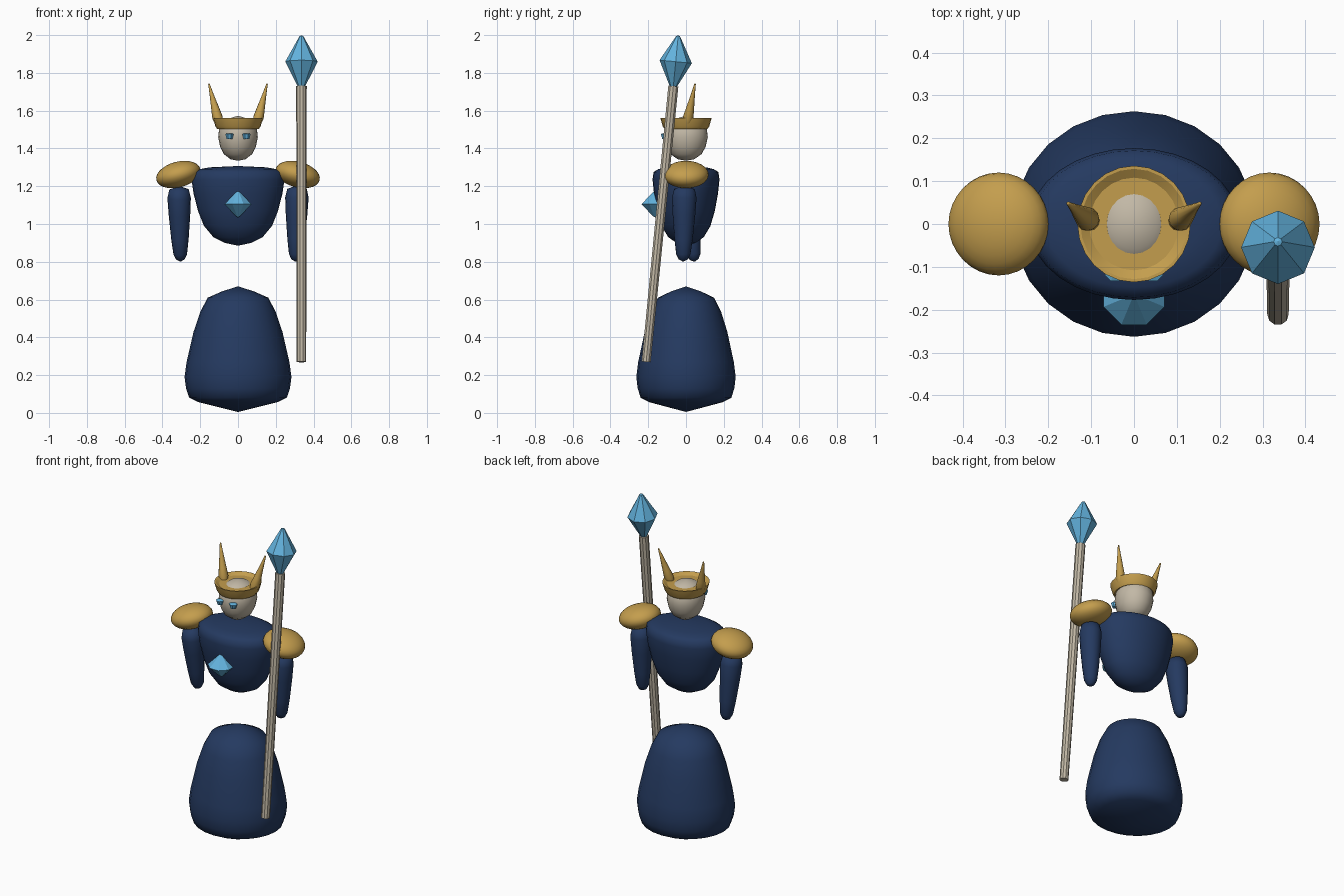
import bpy
import bmesh
import math
from mathutils import Vector, Matrix

if "Cube" in bpy.data.objects:
    bpy.data.objects.remove(bpy.data.objects["Cube"], do_unlink=True)


def material(name, rgb):
    mat = bpy.data.materials.new(name)
    mat.use_nodes = True
    mat.diffuse_color = (*rgb, 1)
    mat.node_tree.nodes["Principled BSDF"].inputs["Base Color"].default_value = (*rgb, 1)
    return mat


navy = material("navy cloth", (0.018, 0.042, 0.118))
gold = material("gold armour", (0.55, 0.34, 0.075))
bone = material("bone", (0.54, 0.48, 0.38))
crystal = material("blue crystal", (0.125, 0.45, 0.73))


def lathe(name, profile, mat, sides=24, depth=1.0, place=Matrix(), turn=0.0, smooth=30):
    """Turn (radius, height) points around z; depth scales y."""
    bm = bmesh.new()
    rings = []
    for r, z in profile:
        if r == 0:
            rings.append([bm.verts.new((0, 0, z))])
            continue
        angles = [turn + math.tau * i / sides for i in range(sides)]
        rings.append([bm.verts.new((r * math.cos(a), r * depth * math.sin(a), z)) for a in angles])
    for low, high in zip(rings, rings[1:]):
        for i in range(sides):
            j = (i + 1) % sides
            corners = [low[i % len(low)], low[j % len(low)], high[j % len(high)], high[i % len(high)]]
            bm.faces.new(list(dict.fromkeys(corners)))
    bmesh.ops.recalc_face_normals(bm, faces=bm.faces)
    bmesh.ops.transform(bm, matrix=place, verts=bm.verts)
    mesh = bpy.data.meshes.new(name)
    bm.to_mesh(mesh)
    bm.free()
    mesh.materials.append(mat)
    obj = bpy.data.objects.new(name, mesh)
    bpy.context.collection.objects.link(obj)
    if smooth:
        bpy.ops.object.select_all(action="DESELECT")
        obj.select_set(True)
        bpy.context.view_layer.objects.active = obj
        bpy.ops.object.shade_smooth_by_angle(angle=math.radians(smooth))
    return obj


def along(start, end):
    """Matrix standing local z on the line from start to end."""
    axis = Vector(end) - Vector(start)
    spin = Vector((0, 0, 1)).rotation_difference(axis)
    return Matrix.Translation(start) @ spin.to_matrix().to_4x4()


def ellipse(radius, half, steps=14):
    points = [(radius * math.sin(math.pi * i / steps), -half * math.cos(math.pi * i / steps))
              for i in range(1, steps)]
    return [(0, -half)] + points + [(0, half)]


# Skirt and torso
lathe("skirt", [(0, .005), (.21, .057), (.258, .08), (.275, .13), (.283, .19), (.272, .27),
                (.235, .43), (.2, .535), (.16, .61), (.085, .643), (0, .67)],
      navy, 24, .93, smooth=60)
lathe("torso", [(0, .885), (.07, .9), (.13, .93), (.18, .99), (.212, 1.07), (.235, 1.16),
                (.246, 1.235), (.238, 1.275), (.205, 1.29), (.15, 1.3), (0, 1.307)],
      navy, 32, .72, smooth=60)

# Head
lathe("head", [(0, 1.335), (.04, 1.343), (.075, 1.37), (.095, 1.41), (.105, 1.46),
               (.1, 1.505), (.082, 1.535), (.053, 1.557), (0, 1.573)],
      bone, 20, 1.1, smooth=60)

# Crown with a shallow dished top, and two horns
lathe("crown", [(.098, 1.51), (.11, 1.503), (.12, 1.518), (.132, 1.562), (.125, 1.562),
                (.105, 1.549), (.045, 1.549)], gold, 24, 1.03)
for side, label in ((1, "left"), (-1, "right")):
    lathe(label + "_horn", [(0, 0), (.022, .006), (.028, .035), (.022, .08), (.01, .17),
                            (.004, .222), (0, .225)], gold, 12,
          place=along((side * .1, .005, 1.53), (side * .156, .05, 1.75)), smooth=60)

    # Eyes
    lathe(label + "_eye", [(0, -.016), (.016, -.014), (.024, .011), (.014, .015), (0, .015)],
          crystal, 8, place=Matrix.Translation((side * .045, -.111, 1.465)),
          turn=math.pi / 8, smooth=0)

    # Shoulder guards tilted down and outward
    lathe(label + "_shoulder_guard", ellipse(.12, .068), gold, 32,
          place=Matrix.Translation((side * .316, 0, 1.262)) @ Matrix.Rotation(side * .26, 4, "Y"),
          smooth=60)

    # Tapered arms, one slightly forward and one slightly back
    reach = -.015 if side > 0 else .045
    lathe(label + "_arm", [(0, 0), (.022, .012), (.036, .04), (.046, .12), (.057, .25),
                           (.062, .34), (.052, .385), (0, .405)], navy, 16, 1.05,
          place=along((side * .305, reach, .8), (side * .313, -.008, 1.205)), smooth=60)

# Chest gem
lathe("chest_gem", [(0, -.07), (.012, -.064), (.077, 0), (.012, .064), (0, .07)], crystal, 8,
      place=Matrix.Translation((0, -.164, 1.105)), turn=math.pi / 8, smooth=0)

# Leaning staff and its crystal head
foot, neck, tip = (.336, -.211, .27), (.336, -.067, 1.73), (.336, -.041, 2)
lathe("staff_shaft", [(0, 0), (.025, 0), (.028, 1.467), (0, 1.467)], bone, 10,
      place=along(foot, neck))
lathe("staff_crystal", [(0, 0), (.02, 0), (.086, .13), (.01, .266), (0, .27)], crystal, 8,
      place=along(neck, tip), smooth=0)
